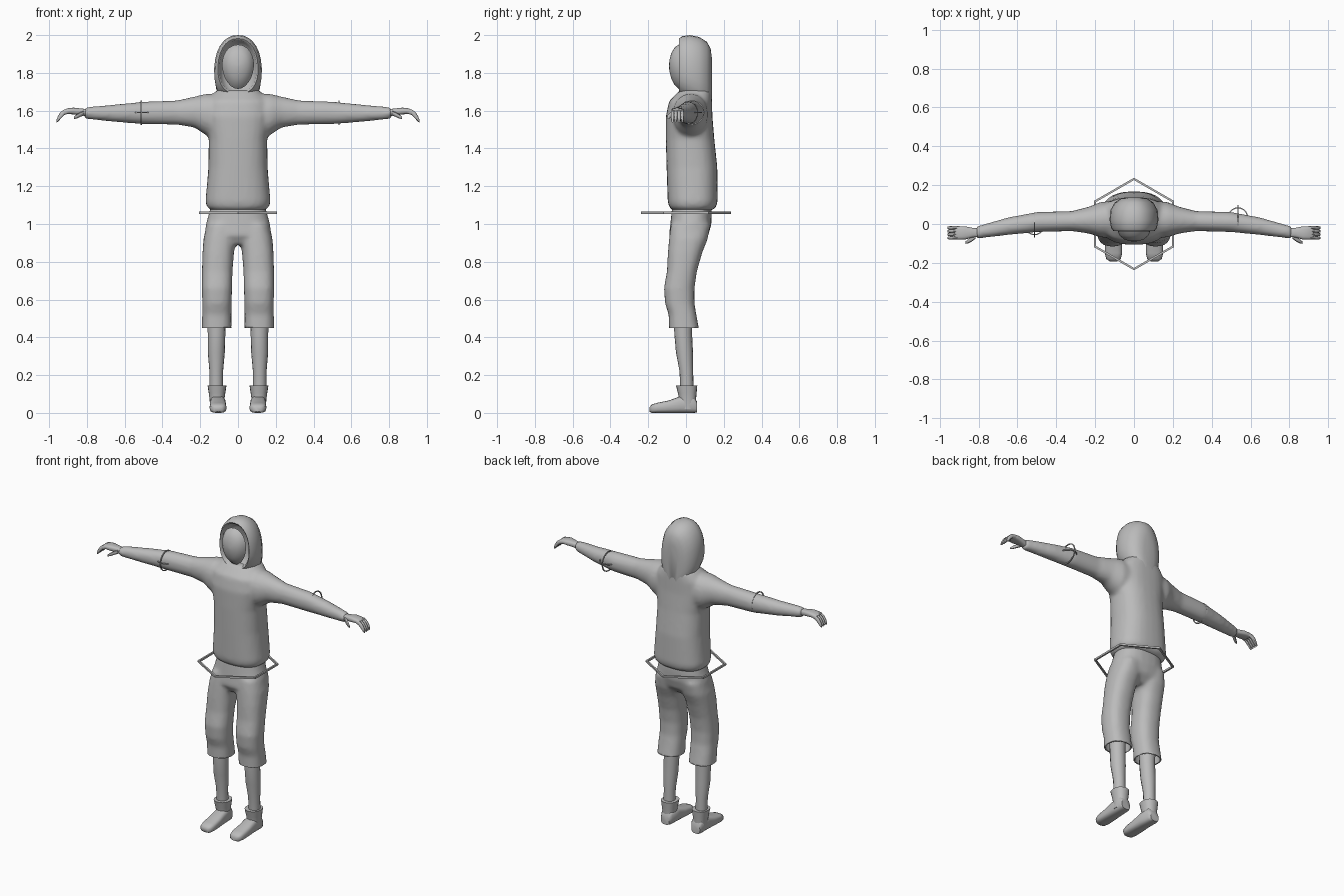
import bpy, bmesh, math
from mathutils import Vector, Matrix

if "Cube" in bpy.data.objects:
    bpy.data.objects.remove(bpy.data.objects["Cube"], do_unlink=True)

grey = bpy.data.materials.new("plain_grey")
grey.use_nodes = True
grey.diffuse_color = (0.5, 0.5, 0.5, 1)
grey.node_tree.nodes["Principled BSDF"].inputs["Base Color"].default_value = grey.diffuse_color


def finish(name, bm, angle=50):
    """Turn a bmesh into a smooth-shaded object."""
    bmesh.ops.recalc_face_normals(bm, faces=bm.faces)
    mesh = bpy.data.meshes.new(name)
    bm.to_mesh(mesh)
    bm.free()
    mesh.materials.append(grey)
    obj = bpy.data.objects.new(name, mesh)
    bpy.context.collection.objects.link(obj)
    shade(obj, angle)
    return obj


def shade(obj, angle):
    bpy.ops.object.select_all(action="DESELECT")
    obj.select_set(True)
    bpy.context.view_layer.objects.active = obj
    bpy.ops.object.shade_smooth_by_angle(angle=math.radians(angle))


def loft(bm, axis, rows, sides=20, power=2.3, side=1, taper=0):
    """Skin oval sections; each row is position, then min/max of the two other axes."""
    rings = []
    for t, a0, a1, b0, b1 in rows:
        ring = []
        for i in range(sides):
            ang = 2 * math.pi * i / sides
            c, s = math.cos(ang), math.sin(ang)
            u = math.copysign(abs(c) ** (2 / power), c) * (1 + taper * s)
            v = math.copysign(abs(s) ** (2 / power), s)
            a = (a0 + a1) / 2 + u * (a1 - a0) / 2
            b = (b0 + b1) / 2 + v * (b1 - b0) / 2
            p = {"x": (t, a, b), "y": (a, t, b), "z": (a, b, t)}[axis]
            ring.append(bm.verts.new((p[0] * side, p[1], p[2])))
        rings.append(ring)
    for lo, hi in zip(rings, rings[1:]):
        for i in range(sides):
            j = (i + 1) % sides
            bm.faces.new((lo[i], lo[j], hi[j], hi[i]))
    bm.faces.new(rings[0])
    bm.faces.new(rings[-1])


def fuse(obj, voxel, repeats):
    """Blend overlapping volumes into one soft surface."""
    remesh = obj.modifiers.new("blend", "REMESH")
    remesh.mode, remesh.voxel_size = "VOXEL", voxel
    smooth = obj.modifiers.new("soften", "SMOOTH")
    smooth.factor, smooth.iterations = 0.5, repeats
    bpy.context.view_layer.update()
    graph = bpy.context.evaluated_depsgraph_get()
    mesh = bpy.data.meshes.new_from_object(obj.evaluated_get(graph))
    obj.modifiers.clear()
    obj.data = mesh
    if not mesh.materials:
        mesh.materials.append(grey)
    shade(obj, 50)


def ring(name, centre, radius, bar, turn, sides):
    """Thin square-section hoop."""
    bm = bmesh.new()
    loops = []
    for i in range(sides):
        ang = 2 * math.pi * i / sides + math.pi / 2
        out = Vector((math.cos(ang), math.sin(ang), 0))
        loops.append([bm.verts.new(out * (radius + dr * bar) + Vector((0, 0, dz * bar)))
                      for dr, dz in ((-1, -1), (1, -1), (1, 1), (-1, 1))])
    for i in range(sides):
        a, b = loops[i], loops[(i + 1) % sides]
        for k in range(4):
            m = (k + 1) % 4
            bm.faces.new((a[k], a[m], b[m], b[k]))
    bm.transform(Matrix.Translation(centre) @ turn)
    return finish(name, bm, 30)


# Sweater: body and both sleeves
bm = bmesh.new()
loft(bm, "z", [(1.07, -.14, .14, -.07, .135), (1.09, -.165, .165, -.09, .16),
               (1.12, -.172, .172, -.097, .168), (1.3, -.157, .157, -.103, .166),
               (1.45, -.155, .155, -.107, .15), (1.57, -.175, .175, -.107, .14),
               (1.65, -.17, .17, -.09, .138), (1.71, -.11, .11, -.03, .136)], 28, 2.5)
for s in (1, -1):
    loft(bm, "x", [(.06, -.07, .12, 1.46, 1.69), (.17, -.07, .115, 1.47, 1.69),
                   (.23, -.05, .09, 1.51, 1.675), (.32, -.037, .067, 1.525, 1.655),
                   (.5, -.042, .062, 1.528, 1.648), (.65, -.057, .034, 1.54, 1.633),
                   (.815, -.077, -.013, 1.557, 1.618)], 20, 2.1, s)
fuse(finish("sweater", bm), .012, 6)

# Hood: outer shell, rolled rim and hollow inside
bm = bmesh.new()
loft(bm, "y", [(.03, -.07, .07, 1.74, 1.93), (.0, -.092, .092, 1.70, 1.965),
               (-.03, -.098, .098, 1.695, 1.972), (-.037, -.106, .106, 1.688, 1.982),
               (-.02, -.118, .118, 1.675, 1.994), (.02, -.126, .126, 1.65, 2.0),
               (.07, -.122, .122, 1.62, 1.99), (.11, -.1, .1, 1.61, 1.965),
               (.13, -.07, .07, 1.61, 1.93), (.137, -.035, .035, 1.62, 1.88)], 28, 2.3, 1, -.08)
finish("hood", bm, 60)

# Face mask: shallow egg-shaped lens
bm = bmesh.new()
loft(bm, "y", [(-.03, -.05, .05, 1.76, 1.9), (-.038, -.084, .084, 1.715, 1.95),
               (-.06, -.073, .073, 1.735, 1.935), (-.078, -.052, .052, 1.77, 1.905),
               (-.087, -.028, .028, 1.805, 1.87), (-.09, -.006, .006, 1.83, 1.842)],
     24, 2, 1, .1)
finish("face_mask", bm, 60)

# Trousers: hips and two wide legs, cut open at the hems
bm = bmesh.new()
loft(bm, "z", [(1.1, -.143, .143, -.073, .135), (1.06, -.153, .153, -.077, .137),
               (1.0, -.17, .17, -.083, .135), (.94, -.178, .178, -.09, .118),
               (.89, -.13, .13, -.06, .07)], 24, 2.4)
for s in (1, -1):
    loft(bm, "z", [(1.0, .01, .165, -.08, .13), (.92, .008, .183, -.09, .115),
                   (.85, .021, .188, -.096, .087), (.75, .029, .191, -.101, .058),
                   (.66, .031, .192, -.117, .045), (.58, .034, .189, -.111, .045),
                   (.52, .035, .19, -.092, .055), (.4, .035, .192, -.088, .077)], 24, 2.4, s)
trousers = finish("trousers", bm)
fuse(trousers, .012, 5)
bm = bmesh.new()
bm.from_mesh(trousers.data)
bmesh.ops.bisect_plane(bm, geom=bm.verts[:] + bm.edges[:] + bm.faces[:],
                       plane_co=(0, 0, .45), plane_no=(0, 0, -1), clear_outer=True)
bm.to_mesh(trousers.data)
bm.free()
cloth = trousers.modifiers.new("cloth", "SOLIDIFY")
cloth.thickness, cloth.offset = .008, -1

# Hexagonal hoop around the waist
ring("waist_hoop", (0, 0, 1.06), .232, .006, Matrix.Identity(4), 6)

for s, label in ((1, "left"), (-1, "right")):
    # Lower leg
    bm = bmesh.new()
    loft(bm, "z", [(.58, .062, .165, -.065, .035), (.42, .067, .16, -.062, .032),
                   (.32, .07, .16, -.053, .037), (.22, .079, .151, -.034, .038),
                   (.1, .08, .15, -.03, .04)], 16, 2, s)
    finish(label + "_shin", bm)

    # Shoe: cuff and foot
    bm = bmesh.new()
    loft(bm, "z", [(.02, .072, .148, -.035, .053), (.07, .072, .15, -.035, .053),
                   (.105, .067, .155, -.043, .056), (.146, .061, .161, -.053, .06)], 20, 2.3, s)
    loft(bm, "y", [(.058, .08, .14, .002, .06), (.04, .068, .148, 0, .09),
                   (-.03, .065, .148, 0, .088), (-.09, .062, .15, 0, .066),
                   (-.15, .061, .15, 0, .054), (-.18, .068, .143, 0, .045),
                   (-.192, .085, .125, .006, .032)], 20, 3, s)
    finish(label + "_shoe", bm)

    # Hand: palm, four curled fingers and thumb
    bm = bmesh.new()
    loft(bm, "x", [(.79, -.066, -.024, 1.566, 1.608), (.83, -.069, -.02, 1.576, 1.611),
                   (.87, -.08, -.012, 1.58, 1.616), (.905, -.08, -.012, 1.583, 1.612),
                   (.925, -.076, -.016, 1.582, 1.602)], 16, 2.8, s)
    for k in range(4):
        y = -.0715 + k * .0172
        loft(bm, "x", [(.89, y - .008, y + .008, 1.588, 1.61),
                       (.92, y - .009, y + .009, 1.577, 1.606),
                       (.94, y - .009, y + .009, 1.556, 1.592),
                       (.953, y - .008, y + .008, 1.541, 1.572),
                       (.961, y - .005, y + .005, 1.538, 1.552)], 8, 2.3, s)
    loft(bm, "x", [(.815, -.075, -.05, 1.575, 1.6), (.835, -.09, -.064, 1.567, 1.592),
                   (.855, -.1, -.08, 1.558, 1.58), (.868, -.102, -.09, 1.556, 1.568)], 8, 2, s)
    finish(label + "_hand", bm)

    # Crossed hoops on the forearm
    centre = (.535, .033, 1.59) if s > 0 else (-.512, -.005, 1.59)
    ring(label + "_arm_hoop", centre, .062, .003, Matrix.Rotation(math.pi / 2, 4, "Y"), 20)
    ring(label + "_flat_hoop", centre, .05, .003, Matrix.Identity(4), 20)
